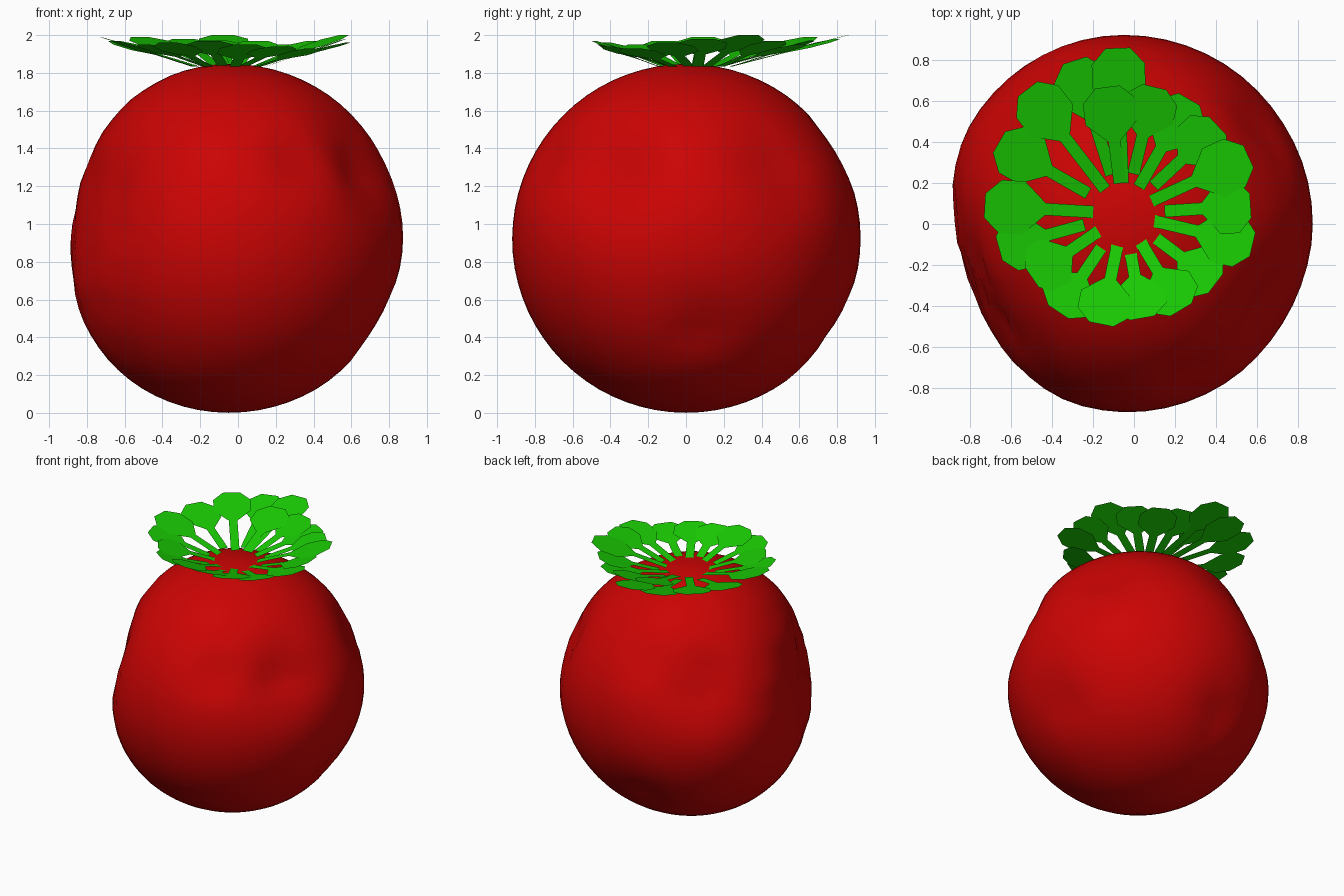
import bpy, bmesh, math
from mathutils import Vector, noise

cube = bpy.data.objects.get("Cube")
if cube:
    bpy.data.objects.remove(cube, do_unlink=True)


def material(name, color):
    mat = bpy.data.materials.new(name)
    mat.use_nodes = True
    mat.diffuse_color = color
    mat.node_tree.nodes["Principled BSDF"].inputs["Base Color"].default_value = color
    return mat


def add_object(name, bm, mat):
    mesh = bpy.data.meshes.new(name)
    bm.to_mesh(mesh)
    bm.free()
    mesh.materials.append(mat)
    obj = bpy.data.objects.new(name, mesh)
    bpy.context.scene.collection.objects.link(obj)
    return obj


red = material("tomato_red", (0.6, 0.001, 0.001, 1))
green = material("leaf_green", (0.01, 0.6, 0.001, 1))

# Fruit: a sphere pressed in by soft dents (direction, depth, spread)
RADIUS = 0.925
CENTRE = Vector((-0.05, 0, RADIUS))
DENTS = [
    ((-0.95, -0.28, 0.15), 0.14, 0.65),
    ((-0.75, -0.65, 0.3), 0.04, 0.3),
    ((-0.6, 0.72, 0.4), 0.09, 0.3),
    ((0.8, -0.45, 0.4), 0.09, 0.28),
    ((0.4, -0.8, 0.45), 0.05, 0.15),
    ((0.75, 0.5, 0.4), 0.045, 0.25),
    ((0.85, 0.1, -0.5), 0.035, 0.25),
    ((-0.1, 0.8, -0.55), 0.035, 0.22),
    ((-0.1, 0.8, 0.5), 0.02, 0.2),
]
bm = bmesh.new()
bmesh.ops.create_uvsphere(bm, u_segments=56, v_segments=36, radius=1)
for v in bm.verts:
    d = v.co.normalized()
    depth = rough = 0
    for axis, amount, spread in DENTS:
        weight = math.exp(-((d - Vector(axis).normalized()).length / spread) ** 2)
        depth += amount * weight
        rough = max(rough, weight)
    depth += 0.025 * rough * noise.noise(d * 6)
    v.co = CENTRE + d * (RADIUS - depth)
fruit = add_object("fruit", bm, red)
fruit.data.shade_smooth()


# Leaves: flat spoon shapes on narrow stems, rising outwards from a ring
CROWN = Vector((-0.05, 0.05, 1.835))
TIPS = [
    (-0.08, 0.86, 2.0), (-0.29, 0.8, 1.98), (-0.52, 0.66, 1.99),
    (-0.66, 0.4, 1.97), (-0.73, 0.09, 1.99), (-0.66, -0.12, 1.97),
    (-0.5, -0.26, 1.95), (-0.37, -0.43, 1.96), (-0.16, -0.49, 1.97),
    (0.04, -0.46, 1.95), (0.23, -0.42, 1.94), (0.4, -0.29, 1.93),
    (0.58, -0.1, 1.96), (0.57, 0.09, 1.98), (0.56, 0.33, 2.0),
    (0.41, 0.48, 1.97), (0.27, 0.61, 1.95), (0.1, 0.67, 1.97),
    (-0.13, 0.67, 1.975),
]
# Half outline: distance back from the tip, half width
HEAD = [(0, 0.06), (0.08, 0.13), (0.2, 0.13), (0.31, 0.03)]


def leaf(index, tip):
    tip = Vector(tip)
    out = Vector((tip.x - CROWN.x, tip.y - CROWN.y, 0)).normalized()
    base = CROWN + out * (0.15 if index % 2 else 0.2)
    length = (tip - base).length
    along = (tip - base) / length
    side = Vector((-out.y, out.x, 0))
    squash = min(1, max(0.72, length / 0.55))
    half = [(back * squash, width) for back, width in HEAD] + [(length, 0.03)]
    outline = half + [(back, -width) for back, width in reversed(half)]
    bm = bmesh.new()
    face = bm.faces.new([bm.verts.new(tip - along * b + side * w) for b, w in outline])
    face.normal_update()
    if face.normal.z < 0:
        face.normal_flip()
    add_object(f"leaf_{index}", bm, green)


for i, tip in enumerate(TIPS, 1):
    leaf(i, tip)
